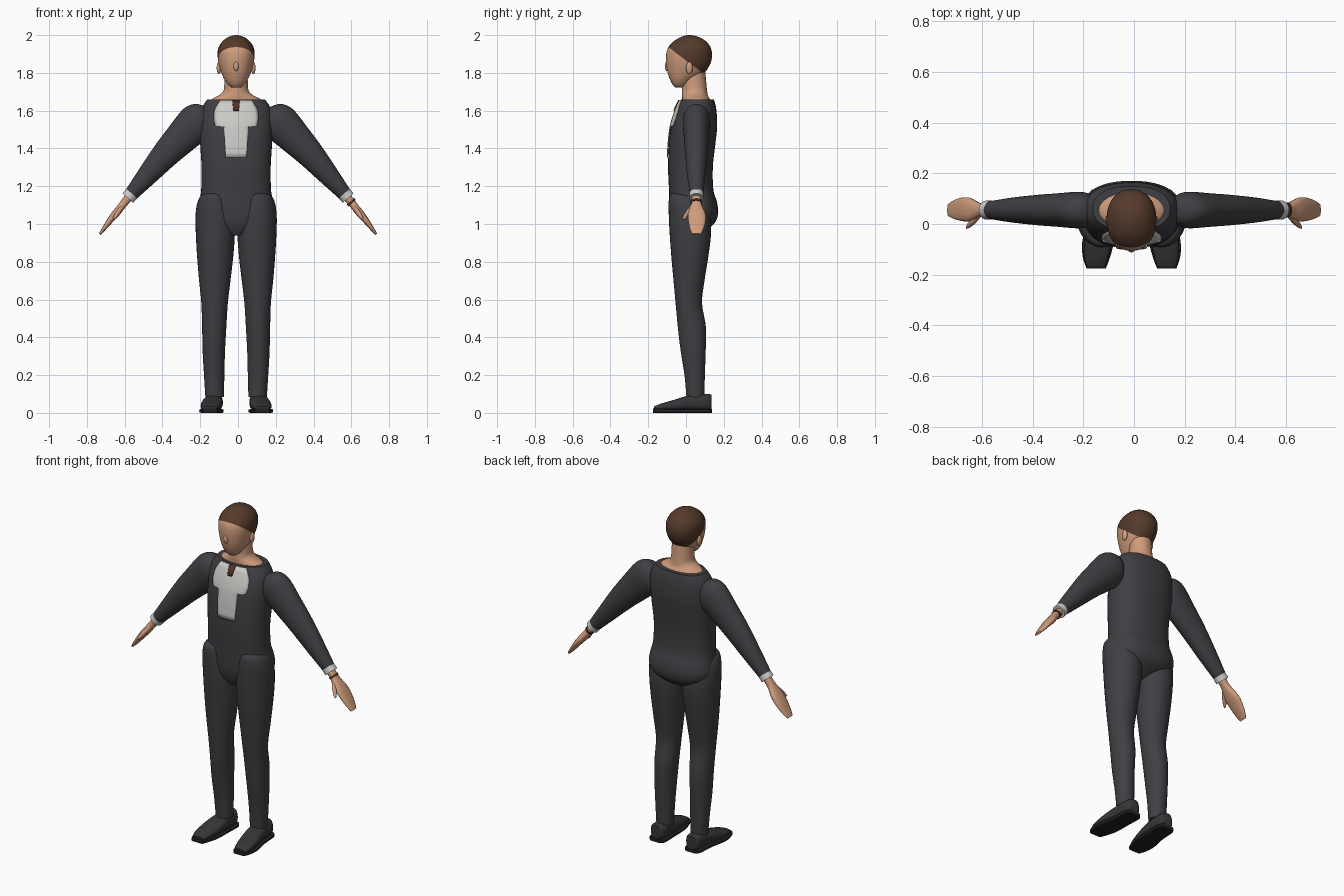
import bpy, bmesh, math
from mathutils import Vector
from mathutils.bvhtree import BVHTree

if "Cube" in bpy.data.objects:
    bpy.data.objects.remove(bpy.data.objects["Cube"])


def material(name, rgb):
    m = bpy.data.materials.new(name)
    m.use_nodes = True
    m.diffuse_color = (*rgb, 1)
    m.node_tree.nodes["Principled BSDF"].inputs["Base Color"].default_value = (*rgb, 1)
    return m


SUIT = material("charcoal suit", (0.05, 0.049, 0.056))
SKIN = material("skin", (0.62, 0.33, 0.2))
HAIR = material("brown hair", (0.09, 0.043, 0.024))
SHIRT = material("light grey shirt", (0.6, 0.6, 0.58))
TIE = material("brown tie", (0.08, 0.03, 0.018))
SHOE = material("black shoe", (0.036, 0.036, 0.04))
SOLE = material("dark sole", (0.014, 0.014, 0.015))
MID = -0.01  # middle of the body


def finish(bm, name, *mats, angle=50):
    bmesh.ops.recalc_face_normals(bm, faces=bm.faces)
    mesh = bpy.data.meshes.new(name)
    bm.to_mesh(mesh)
    ob = bpy.data.objects.new(name, mesh)
    bpy.context.collection.objects.link(ob)
    for m in mats:
        mesh.materials.append(m)
    bpy.ops.object.select_all(action="DESELECT")
    ob.select_set(True)
    bpy.context.view_layer.objects.active = ob
    bpy.ops.object.shade_smooth_by_angle(angle=math.radians(angle))
    return ob


def smooth_rows(rows, steps):
    """Catmull-Rom interpolation of ring parameters."""
    out = []
    for i in range(len(rows) - 1):
        a, b, c, d = (rows[max(0, min(len(rows) - 1, i + k))] for k in (-1, 0, 1, 2))
        for s in range(steps):
            t = s / steps
            out.append([q + 0.5 * t * (r - p + t * (2 * p - 5 * q + 4 * r - w + t * (3 * (q - r) + w - p)))
                        for p, q, r, w in zip(a, b, c, d)])
    return out + [list(rows[-1])]


def loft(rings, sides=32, power=1.0):
    """Skin rings given as (centre, u, v); the power squares them off."""
    bm = bmesh.new()
    loops = []
    for c, u, v in rings:
        loop = []
        for k in range(sides):
            a = math.tau * k / sides
            ca, sa = math.cos(a), math.sin(a)
            loop.append(bm.verts.new(c + u * math.copysign(abs(ca) ** power, ca)
                                     + v * math.copysign(abs(sa) ** power, sa)))
        loops.append(loop)
    for p, q in zip(loops, loops[1:]):
        for k in range(sides):
            j = (k + 1) % sides
            bm.faces.new((p[k], p[j], q[j], q[k]))
    bm.faces.new(loops[0])
    bm.faces.new(loops[-1])
    return bm


def upright(rows, steps=4, side=1, **kw):
    """Rows are z, x, half width, front y, back y."""
    return loft([(Vector((MID + side * x, (f + b) / 2, z)), Vector((max(w, .001), 0, 0)),
                  Vector((0, max(b - f, .002) / 2, 0)))
                 for z, x, w, f, b in smooth_rows(rows, steps)], **kw)


def limb(rows, side, steps=4, y=0.055, **kw):
    """Rows are x, z, half thickness, half depth, y shift; path lies in the xz plane."""
    across = Vector((side * 0.76, 0, 0.65))
    return loft([(Vector((side * x, y + dy, z)), across * max(u, .001), Vector((0, max(v, .001), 0)))
                 for x, z, u, v, dy in smooth_rows(rows, steps)], **kw)


def ellipsoid(name, at, size, mat):
    bm = bmesh.new()
    bmesh.ops.create_uvsphere(bm, u_segments=16, v_segments=10, radius=1)
    for v in bm.verts:
        v.co = Vector(a * b for a, b in zip(v.co, size)) + Vector(at)
    return finish(bm, name, mat)


# Jacket and seat
torso = upright([(0.94, 0, .03, -.05, .05), (0.97, 0, .09, -.065, .11), (1.01, 0, .17, -.078, .155),
                 (1.06, 0, .2, -.085, .17), (1.12, 0, .195, -.088, .163), (1.18, 0, .185, -.09, .145),
                 (1.3, 0, .183, -.095, .142), (1.42, 0, .19, -.09, .155), (1.52, 0, .192, -.078, .165),
                 (1.61, 0, .183, -.05, .16), (1.66, 0, .152, -.026, .148)], sides=48, power=.85)
surface = BVHTree.FromBMesh(torso)
finish(torso, "jacket", SUIT)


def front_plate(name, outline, mat, lift):
    """Thin plate over the chest; outline rows are z and half width."""
    bm = bmesh.new()
    cols, rows = 12, []
    for z, w in outline:
        row = []
        for k in range(cols + 1):
            x = MID + w * (2 * k / cols - 1)
            hit = surface.ray_cast(Vector((x, -1, z)), Vector((0, 1, 0)))[0]
            row.append(bm.verts.new((x, (hit.y if hit else 0) - lift, z)))
        rows.append(row)
    for p, q in zip(rows, rows[1:]):
        for k in range(cols):
            bm.faces.new((p[k], p[k + 1], q[k + 1], q[k]))
    ob = finish(bm, name, mat)
    solid = ob.modifiers.new("thickness", "SOLIDIFY")
    solid.thickness = 0.004
    solid.offset = 0
    return ob


# Shirt front and tie
front_plate("shirt_front", [(1.352, .055), (1.38, .057), (1.42, .06), (1.46, .062), (1.515, .064),
                            (1.52, .113), (1.56, .118), (1.6, .115), (1.63, .1), (1.655, .085)], SHIRT, .006)
front_plate("tie", [(1.6, .014), (1.62, .017), (1.656, .021)], TIE, .011)

# Neck and collar skin
finish(upright([(1.645, 0, .14, -.02, .13), (1.664, 0, .125, -.02, .125), (1.682, 0, .09, -.022, .115),
                (1.705, 0, .067, -.022, .112), (1.75, 0, .062, -.02, .107), (1.83, 0, .06, -.01, .1)]),
       "neck", SKIN)

# Head, cut along the hairline
head = upright([(1.722, 0, .022, -.056, -.015), (1.738, 0, .043, -.071, .01), (1.765, 0, .062, -.085, .045),
                (1.8, 0, .078, -.097, .096), (1.84, 0, .09, -.104, .125), (1.88, 0, .097, -.106, .137),
                (1.92, 0, .097, -.1, .135), (1.955, 0, .082, -.079, .118), (1.982, 0, .055, -.043, .085),
                (1.996, 0, .025, -.01, .05), (2.0, 0, .003, .016, .024)], sides=40, power=.93)
HAIRLINE, SLOPE, NAPE = 1.866, 0.76, 1.795
for point, normal in (((0, 0, HAIRLINE), (0, SLOPE, 1)), ((0, 0, NAPE), (0, 0, 1))):
    bmesh.ops.bisect_plane(head, geom=head.verts[:] + head.edges[:] + head.faces[:],
                           plane_co=point, plane_no=normal)
for f in head.faces:
    c = f.calc_center_median()
    f.material_index = int(c.z + SLOPE * c.y > HAIRLINE and c.z > NAPE)
finish(head, "head", SKIN, HAIR)
ellipsoid("nose", (MID, -.1, 1.835), (.014, .012, .026), SKIN)

for s, tag in ((-1, "right"), (1, "left")):
    ellipsoid(tag + "_ear", (MID + s * .091, .018, 1.826), (.012, .018, .033), SKIN)

    # Sleeve, cuff, hand and thumb
    finish(limb([(.165, 1.615, .01, .02, 0), (.178, 1.6, .055, .05, 0), (.2, 1.57, .085, .068, 0),
                 (.228, 1.53, .099, .072, 0), (.3, 1.455, .088, .066, 0), (.38, 1.372, .074, .06, 0),
                 (.48, 1.257, .055, .049, 0), (.572, 1.15, .036, .034, 0)], s), tag + "_sleeve", SUIT)
    finish(limb([(.562, 1.161, .038, .037, 0), (.583, 1.137, .038, .037, 0)], s, 1), tag + "_cuff", SHIRT)
    finish(limb([(.565, 1.157, .024, .027, 0), (.6, 1.115, .021, .025, 0), (.625, 1.083, .02, .036, 0),
                 (.65, 1.052, .02, .047, .002), (.68, 1.015, .016, .046, .003),
                 (.71, .975, .011, .037, .002), (.732, .946, .006, .024, 0)], s, sides=20, power=.85),
           tag + "_hand", SKIN)
    finish(limb([(.606, 1.1, .008, .012, -.015), (.63, 1.068, .012, .014, -.04),
                 (.65, 1.04, .01, .011, -.059), (.66, 1.025, .004, .006, -.068)], s, sides=12),
           tag + "_thumb", SKIN)

    # Trouser leg
    finish(upright([(.085, .114, .049, .002, .097), (.2, .116, .054, -.008, .1), (.32, .118, .059, -.027, .104),
                    (.45, .116, .064, -.043, .106), (.58, .114, .07, -.055, .085), (.7, .113, .083, -.066, .098),
                    (.82, .111, .095, -.077, .117), (.94, .11, .103, -.086, .132), (1.04, .112, .103, -.091, .13),
                    (1.11, .116, .09, -.092, .11), (1.15, .118, .068, -.085, .08),
                    (1.165, .118, .03, -.06, .05)], side=s), tag + "_trouser_leg", SUIT)

    # Shoe upper and sole, swept from heel to toe: y, x, half width, bottom, top
    def shoe_part(name, rows, mat, power):
        finish(loft([(Vector((MID + s * x, y, (lo + hi) / 2)), Vector((w, 0, 0)), Vector((0, 0, (hi - lo) / 2)))
                     for y, x, w, lo, hi in smooth_rows(rows, 3)], sides=24, power=power), name, mat)

    shoe_part(tag + "_shoe", [(.134, .118, .03, .015, .097), (.11, .118, .046, .012, .1), (.04, .12, .05, .012, .096),
                              (-.01, .125, .054, .012, .086), (-.07, .132, .055, .012, .067),
                              (-.13, .138, .048, .012, .05), (-.17, .139, .036, .012, .034)], SHOE, .75)
    shoe_part(tag + "_sole", [(.137, .118, .037, 0, .02), (.11, .118, .052, 0, .02), (.02, .122, .054, 0, .02),
                              (-.07, .132, .062, 0, .02), (-.13, .138, .054, 0, .022),
                              (-.175, .139, .038, 0, .024)], SOLE, .3)

# Watch on the left wrist
finish(limb([(.596, 1.12, .026, .03, 0), (.604, 1.11, .026, .03, 0)], 1, 1), "watch_strap", TIE)
